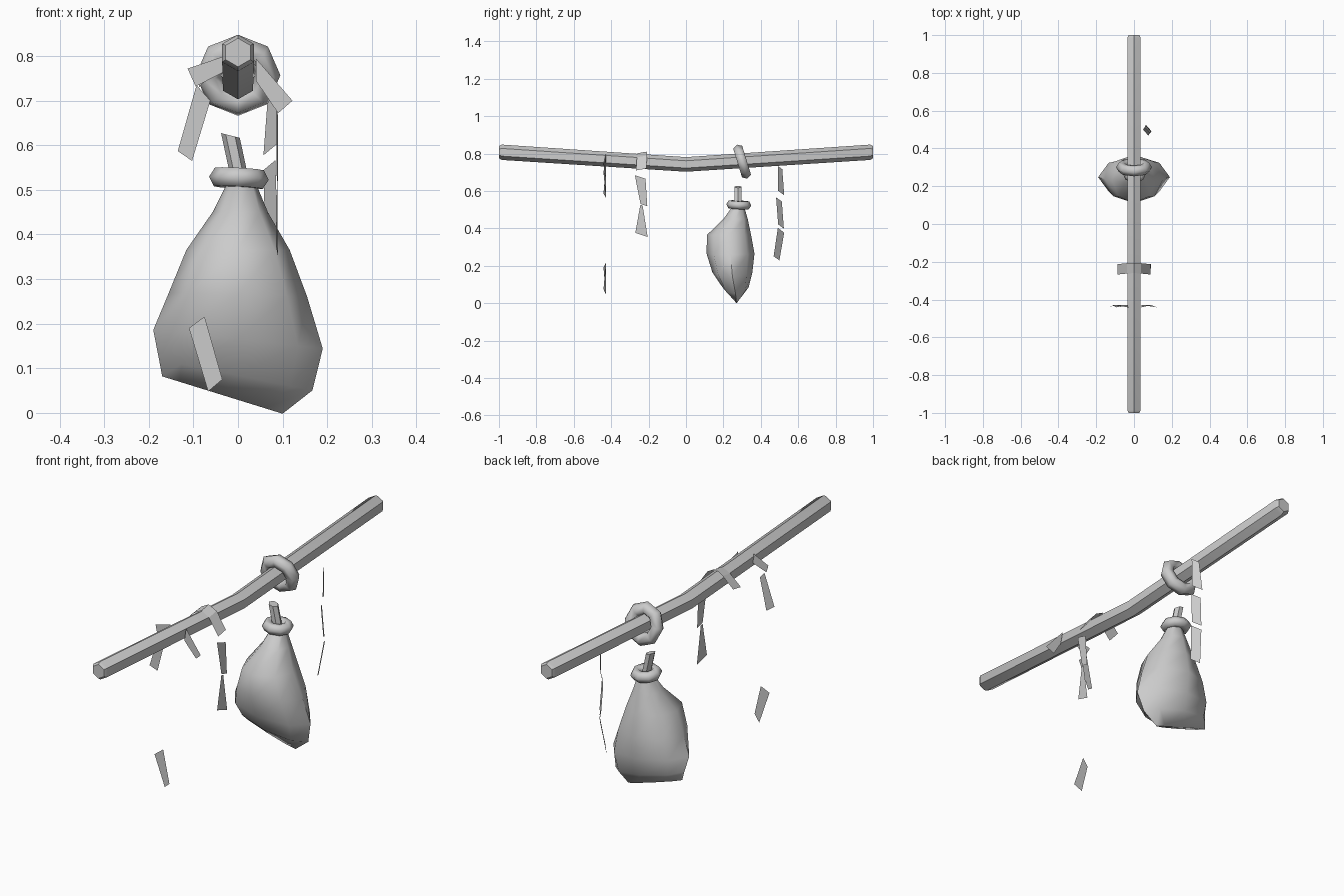
import bpy, math
from math import cos, sin, pi, radians
from mathutils import Vector

if "Cube" in bpy.data.objects:
    bpy.data.objects.remove(bpy.data.objects["Cube"])


def make(name, verts, faces, smooth=None):
    me = bpy.data.meshes.new(name)
    me.from_pydata([tuple(v) for v in verts], [], faces)
    ob = bpy.data.objects.new(name, me)
    bpy.context.collection.objects.link(ob)
    if smooth:
        shade(ob, smooth)
    return ob


def shade(ob, deg):
    bpy.ops.object.select_all(action='DESELECT')
    ob.select_set(True)
    bpy.context.view_layer.objects.active = ob
    bpy.ops.object.shade_smooth_by_angle(angle=radians(deg))


def loft(name, rings, smooth):
    n = len(rings[0])
    verts = [v for r in rings for v in r]
    faces = [(k * n + i, k * n + (i + 1) % n, (k + 1) * n + (i + 1) % n, (k + 1) * n + i)
             for k in range(len(rings) - 1) for i in range(n)]
    faces += [tuple(reversed(range(n))), tuple(range(len(verts) - n, len(verts)))]
    return make(name, verts, faces, smooth)


def torus(name, loc, rot, R, r, major, minor):
    bpy.ops.mesh.primitive_torus_add(location=loc, rotation=rot, major_segments=major,
                                     minor_segments=minor, major_radius=R, minor_radius=r)
    ob = bpy.context.object
    ob.name = name
    shade(ob, 70)
    return ob


def ribbons(name, pieces, width):
    """Thin strips: each piece is (top centre, bottom centre, top width scale, bottom scale)."""
    w = Vector(width) / 2
    verts, faces = [], []
    for a, b, sa, sb in pieces:
        a, b, k = Vector(a), Vector(b), len(verts)
        verts += [a - w * sa, a + w * sa, b + w * sb, b - w * sb]
        faces.append((k, k + 1, k + 2, k + 3))
    return make(name, verts, faces)


# Carrying pole, bent at the middle
def pole_ring(y, r):
    z = 0.742 + 0.066 * abs(y)
    return [(r * sin(i * pi / 3), y, z + r * cos(i * pi / 3)) for i in range(6)]


loft("pole", [pole_ring(-1, .032), pole_ring(-.985, .041), pole_ring(0, .039),
              pole_ring(.985, .041), pole_ring(1, .032)], 50)

# Knotted cloth around the pole
torus("pole_knot", (0, .3, .757), (radians(107), 0, 0), .066, .029, 8, 6)


# Sack: tilted oval sections (z, cx, cy, rx, ry, slope)
def sack_ring(z, cx, cy, rx, ry, slope):
    return [(cx + rx * cos(t), cy + ry * sin(t), z + slope * rx * cos(t))
            for t in (i * pi / 4 for i in range(8))]


loft("sack", [sack_ring(*s) for s in (
    (.04, -.035, .27, .135, .012, -.31),
    (.085, -.005, .265, .172, .07, -.2),
    (.165, .0, .248, .19, .107, -.11),
    (.265, .0, .238, .155, .128, -.03),
    (.365, .0, .23, .116, .118, 0),
    (.45, .005, .265, .062, .065, 0),
    (.52, .008, .28, .03, .03, 0))], 60)

# Sack neck tie and gathered stub
torus("sack_tie", (.002, .282, .526), (radians(-3), radians(3), 0), .043, .024, 8, 6)
loft("sack_stub", [[(cx + .021 * cos(i * pi / 3), .278 + .022 * sin(i * pi / 3),
                     z - .25 * .021 * cos(i * pi / 3)) for i in range(6)]
                   for z, cx in ((.52, .005), (.622, -.017))], 50)

# Front ribbon: wide arms across the pole, one tail and a loose scrap
Y = -.435


def flat(name, pts):
    return make(name, [(x, Y + .006 * (-1) ** i, z) for i, (x, z) in enumerate(pts)],
                [(0, 1, 2, 3)])


flat("front_ribbon_left", [(-.113, .772), (-.03, .80), (-.03, .765), (-.095, .732)])
flat("front_ribbon_right", [(.04, .795), (.122, .70), (.09, .672), (.04, .745)])
flat("front_ribbon_tail", [(-.093, .735), (-.062, .70), (-.103, .565), (-.135, .587)])
flat("front_ribbon_scrap", [(-.075, .216), (-.11, .19), (-.067, .048), (-.035, .075)])

# Middle ribbon: draped over the pole, with a twisted tail at the side
ribbons("middle_ribbon_drape", [
    ((-.088, -.24, .735), (-.038, -.235, .785), 1, 1),
    ((-.038, -.235, .785), (0, -.235, .806), 1, .9),
    ((0, -.235, .806), (.038, -.235, .785), .9, 1),
    ((.038, -.235, .785), (.088, -.24, .715), 1, 1)], (0, .055, .01))
ribbons("middle_ribbon_tail", [
    ((.088, -.245, .675), (.088, -.225, .525), .95, .6),
    ((.088, -.238, .525), (.087, -.238, .365), .2, 1.1)], (.004, .06, -.02))

# Rear ribbon: chain of three narrow strips
ribbons("rear_ribbon", [
    ((.078, .503, .725), (.072, .508, .59), .7, 1),
    ((.07, .497, .555), (.075, .508, .41), .9, .9),
    ((.078, .508, .39), (.062, .484, .24), 1, .9)], (.03, -.034, .025))
